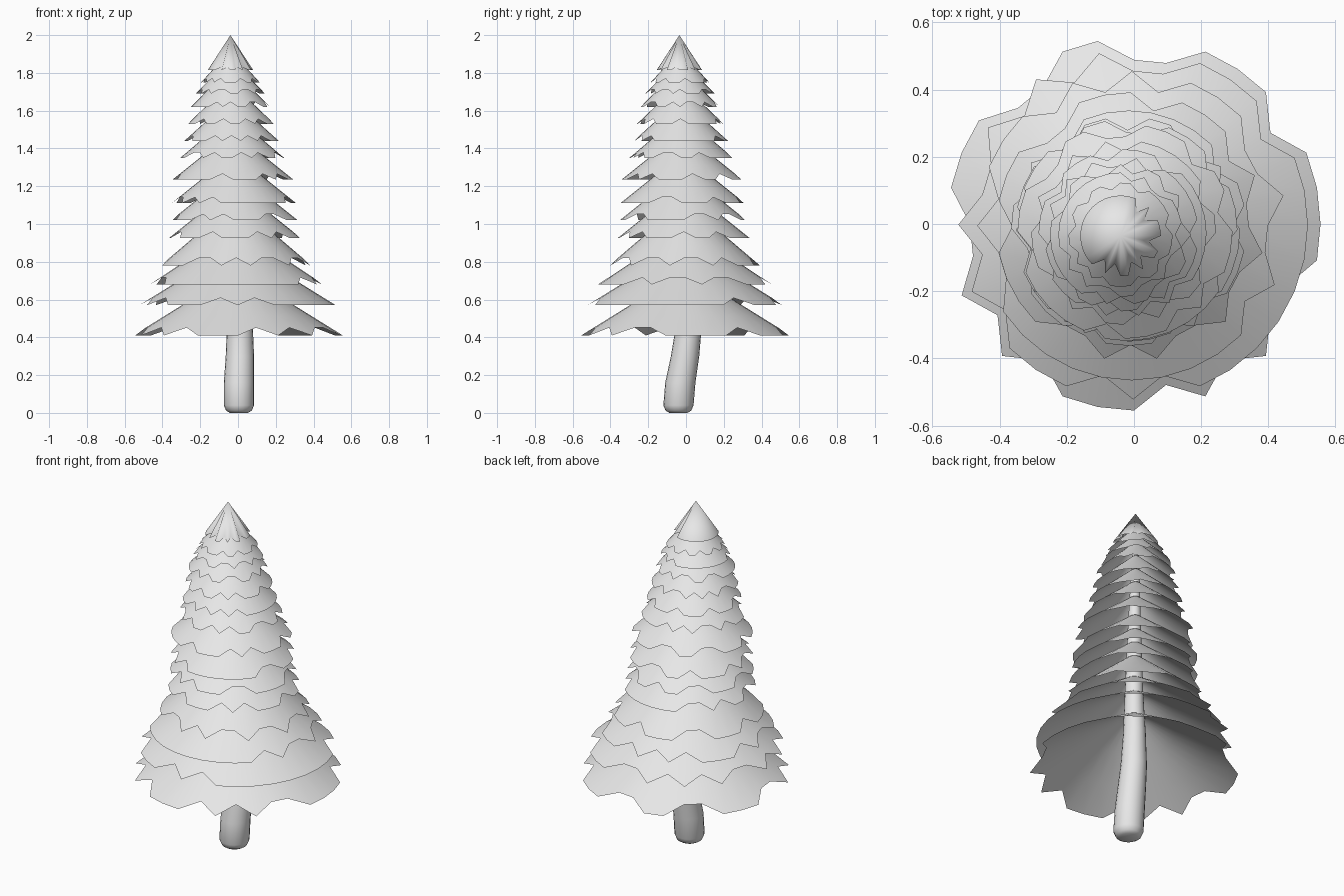
import bpy, bmesh, math, random
from mathutils import Vector

if "Cube" in bpy.data.objects:
    bpy.data.objects.remove(bpy.data.objects["Cube"])
random.seed(7)

grey = bpy.data.materials.new("light_grey")
grey.use_nodes = True
colour = (0.8, 0.8, 0.8, 1)
grey.diffuse_color = colour
grey.node_tree.nodes["Principled BSDF"].inputs["Base Color"].default_value = colour

# Trunk line: x, y, z, radius
PATH = [(.005, -.04, .04, .08), (.005, -.03, .16, .08), (.01, -.005, .30, .075),
        (.01, .01, .42, .07), (.005, .01, .62, .06), (0, 0, .85, .05),
        (-.02, -.02, 1.3, .035), (-.035, -.03, 1.7, .02), (-.04, -.035, 1.95, .006)]


def finish(bm, name):
    bmesh.ops.recalc_face_normals(bm, faces=bm.faces)
    mesh = bpy.data.meshes.new(name)
    bm.to_mesh(mesh)
    bm.free()
    mesh.materials.append(grey)
    mesh.shade_smooth()
    obj = bpy.data.objects.new(name, mesh)
    bpy.context.collection.objects.link(obj)
    return obj


def ring(bm, centre, radii):
    step = math.tau / len(radii)
    return [bm.verts.new(Vector(centre) + Vector((r * math.cos(i * step), r * math.sin(i * step), h)))
            for i, (r, h) in enumerate(radii)]


def bridge(bm, low, high):
    for i in range(len(low)):
        j = (i + 1) % len(low)
        bm.faces.new((low[i], low[j], high[j], high[i]))


def fan(bm, rim, point):
    tip = bm.verts.new(point)
    for i in range(len(rim)):
        bm.faces.new((rim[i], rim[(i + 1) % len(rim)], tip))


def trunk():
    bm = bmesh.new()
    x, y, z, r = PATH[0]
    sections = [(x, y, 0, r * .6), (x, y, .012, r * .85)] + PATH
    rings = [ring(bm, s[:3], [(s[3], 0)] * 20) for s in sections]
    for low, high in zip(rings, rings[1:]):
        bridge(bm, low, high)
    bm.faces.new(rings[0])
    bm.faces.new(rings[-1])
    finish(bm, "trunk")


def tier(name, x, y, z, radius, slope, pattern, notch):
    """Open cone of foliage; a 0 in the pattern cuts the rim back up the slope."""
    bm = bmesh.new()
    rim = []
    for tooth in pattern:
        r = radius if tooth == "1" else radius * notch
        rim.append((r, (radius - r) * slope))
    low = ring(bm, (x, y, z), rim)
    for f in (.7, .4, .15):
        high = ring(bm, (x, y, z), [(radius * f, radius * (1 - f) * slope)] * len(pattern))
        bridge(bm, low, high)
        low = high
    fan(bm, low, (x, y, z + radius * slope))
    finish(bm, name)


def ragged():
    """Random rim made of short runs of teeth and notches, plus one smooth run."""
    text = "1" * random.randint(4, 8)
    while len(text) < 32:
        text += "0" * random.choice((1, 1, 2)) + "1" * random.choice((1, 1, 2, 3))
    turn = random.randrange(32)
    text = text[:32]
    return text[turn:] + text[:turn]


trunk()

# Foliage tiers: rim height, radius, slope
TIERS = [(.41, .555, .62), (.57, .52, .62), (.68, .46, .66), (.78, .40, .85),
         (.925, .35, .8), (1.02, .335, .8), (1.11, .33, .8), (1.235, .32, .8),
         (1.35, .275, .85), (1.44, .25, .9), (1.53, .23, .95), (1.62, .21, 1),
         (1.69, .185, 1), (1.75, .155, 1.1)]
RAGGED_RIM = "1110" + "1110" + "0110" + "0111" + "0010" + "1011" + "1010" + "1001"
for i, (z, r, s) in enumerate(TIERS):
    lean = -.04 * min(1, max(0, (z - .5) / 1.1))
    pattern = RAGGED_RIM if i == 0 else ragged()
    tier(f"foliage_tier_{i + 1}", lean, lean * .8, z, r, s, pattern, .88)

# Pointed top, folded where the rim is pulled in
bm = bmesh.new()
folds = "11101011" + "11111111" + "11111010" + "11010110"
rim = ring(bm, (-.04, -.035, 1.815), [(.12, 0) if c == "1" else (.085, .015) for c in folds])
fan(bm, rim, (-.04, -.035, 2))
finish(bm, "foliage_top")
